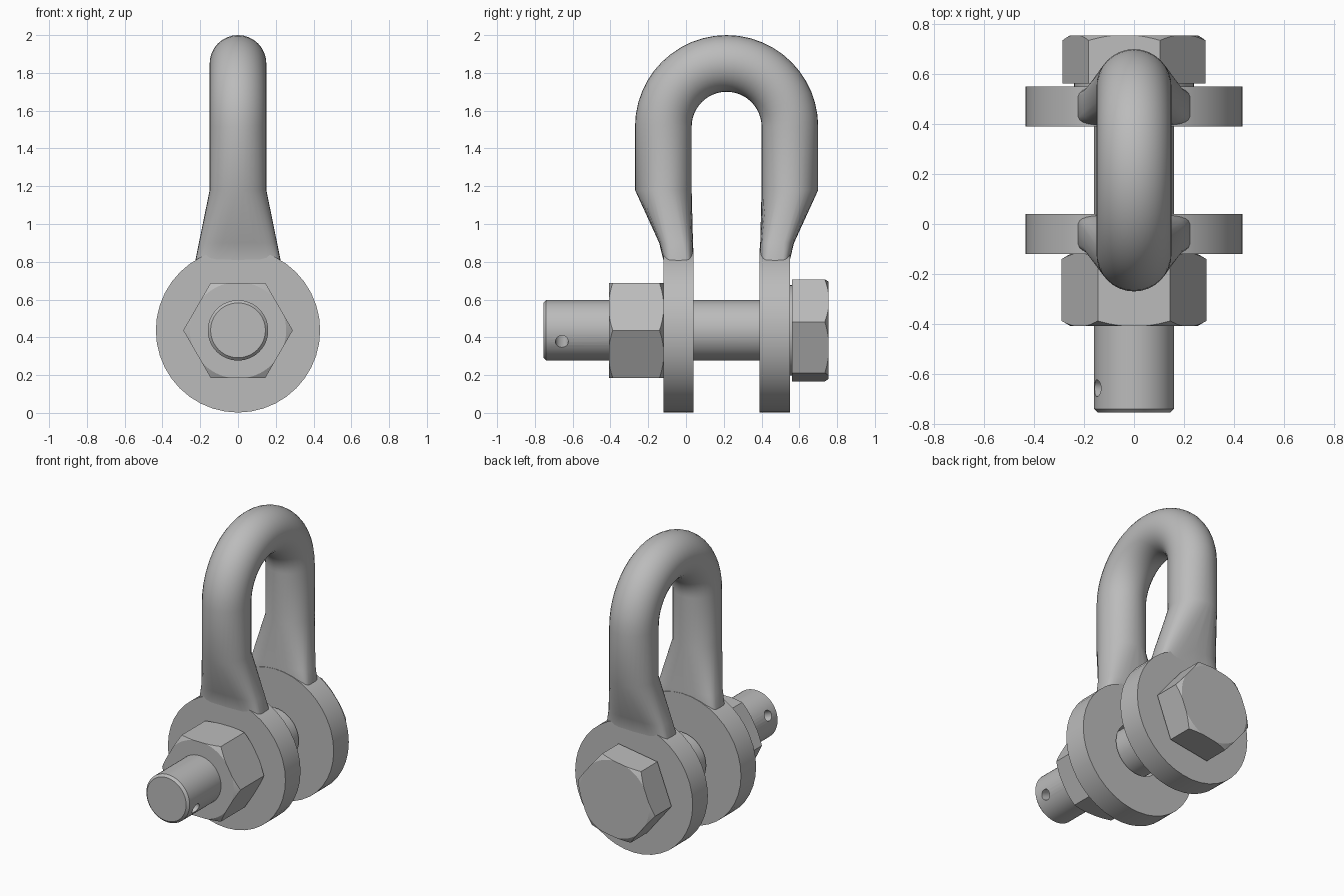
import bpy, bmesh, math
from mathutils import Matrix, Vector

cube = bpy.data.objects.get("Cube")
if cube:
    bpy.data.objects.remove(cube, do_unlink=True)

GREY = (0.5, 0.5, 0.5, 1.0)
steel = bpy.data.materials.new("grey steel")
steel.use_nodes = True
steel.diffuse_color = GREY
steel.node_tree.nodes["Principled BSDF"].inputs["Base Color"].default_value = GREY

AXIS_Z = 0.437     # height of the pin axis
MID_Y = 0.215      # plane halfway between the legs


def make(name, bm):
    bmesh.ops.recalc_face_normals(bm, faces=bm.faces)
    mesh = bpy.data.meshes.new(name)
    bm.to_mesh(mesh)
    bm.free()
    mesh.materials.append(steel)
    obj = bpy.data.objects.new(name, mesh)
    bpy.context.collection.objects.link(obj)
    return obj


def smooth(obj, degrees):
    bpy.ops.object.select_all(action='DESELECT')
    obj.select_set(True)
    bpy.context.view_layer.objects.active = obj
    bpy.ops.object.shade_smooth_by_angle(angle=math.radians(degrees))


def bridge(bm, rings, closed=False):
    """Skin a row of rings; cap the ends unless the row is closed."""
    loops = [[bm.verts.new(p) for p in ring] for ring in rings]
    n = len(loops[0])
    pairs = list(zip(loops, loops[1:])) + ([(loops[-1], loops[0])] if closed else [])
    for a, b in pairs:
        for i in range(n):
            j = (i + 1) % n
            bm.faces.new((a[i], a[j], b[j], b[i]))
    if not closed:
        bm.faces.new(loops[0])
        bm.faces.new(loops[-1])


def lathe(name, profile, sides, turn=0.0, closed=False):
    """Sweep (radius, y) points around the pin axis."""
    bm = bmesh.new()
    angles = [math.radians(turn) + math.tau * i / sides for i in range(sides)]
    bridge(bm, [[(r * math.cos(a), y, AXIS_Z + r * math.sin(a)) for a in angles]
                for r, y in profile], closed)
    return make(name, bm)


def cut(obj, cutter, operation):
    mod = obj.modifiers.new("cut", 'BOOLEAN')
    mod.operation, mod.object, mod.solver = operation, cutter, 'EXACT'
    bpy.context.view_layer.update()
    graph = bpy.context.evaluated_depsgraph_get()
    mesh = bpy.data.meshes.new_from_object(obj.evaluated_get(graph))
    obj.modifiers.clear()
    obj.data = mesh
    bpy.data.objects.remove(cutter, do_unlink=True)


def hexagon(name, y0, y1, turn, bevel_back):
    """Hexagonal prism with its corners turned down to a cone."""
    obj = lathe(name, [(0.29, y0), (0.29, y1)], 6, turn)
    pad = 0.01
    start = [(0.255, y0), (0.30, y0 + 0.026)] if bevel_back[0] else [(0.30, y0 - pad)]
    end = [(0.30, y1 - 0.026), (0.255, y1)] if bevel_back[1] else [(0.30, y1 + pad)]
    cut(obj, lathe("turning", start + end, 64), 'INTERSECT')
    smooth(obj, 20)
    return obj


# Bow: round bar bent over the top, flattening to a rectangle at each eye
SIDES = 32


def section(y0, y1, half_x, z, power):
    cy, hy = (y0 + y1) / 2, (y1 - y0) / 2
    ring = []
    for i in range(SIDES):
        a = math.tau * i / SIDES
        c, s = math.cos(a), math.sin(a)
        ring.append(Vector((half_x * math.copysign(abs(c) ** (2 / power), c),
                            cy + hy * math.copysign(abs(s) ** (2 / power), s), z)))
    return ring


leg = [section(-0.119, 0.039, 0.23, 0.70, 5),
       section(-0.12, 0.039, 0.225, 0.81, 5),
       section(-0.142, 0.037, 0.207, 0.90, 3.6),
       section(-0.27, 0.03, 0.15, 1.18, 2)]
BEND_Z, BEND_R, BAR = 1.515, 0.335, 0.15
rings = list(leg)
STEPS = 24
for k in range(STEPS + 1):
    t = math.pi * k / STEPS
    place = (Matrix.Translation((0, MID_Y, BEND_Z)) @ Matrix.Rotation(-t, 4, 'X')
             @ Matrix.Translation((0, -BEND_R, 0)))
    rings.append([place @ p for p in section(-BAR, BAR, BAR, 0, 2)])
for ring in reversed(leg):
    # mirrored across the middle plane, keeping the bent bar's point order
    flipped = [Vector((p.x, 2 * MID_Y - p.y, p.z)) for p in ring]
    rings.append(flipped)
bm = bmesh.new()
bridge(bm, rings)
smooth(make("bow", bm), 32)

# Eyes: thick discs bored for the pin
for name, y0, y1 in (("front_eye", -0.12, 0.04), ("back_eye", 0.39, 0.55)):
    smooth(lathe(name, [(0.435, y0), (0.435, y1), (0.175, y1), (0.175, y0)],
                 40, closed=True), 30)

# Pin with a chamfered tip and a slanted cross hole
pin = lathe("pin", [(0.145, -0.755), (0.16, -0.74), (0.16, 0.60)], 48)
bm = bmesh.new()
bmesh.ops.create_cone(bm, cap_ends=True, segments=24, radius1=0.034, radius2=0.034, depth=0.6,
                      matrix=Matrix.Translation((0, -0.657, AXIS_Z))
                      @ Matrix.Rotation(math.radians(22), 4, 'Y')
                      @ Matrix.Rotation(math.pi / 2, 4, 'Y'))
cut(pin, make("hole", bm), 'DIFFERENCE')
smooth(pin, 30)

# Nut in front, bolt head with its washer face at the back
hexagon("nut", -0.408, -0.12, 0, (True, True))
hexagon("bolt_head", 0.562, 0.755, 8.8, (False, True))
smooth(lathe("washer_face", [(0.24, 0.545), (0.24, 0.57)], 48), 30)
